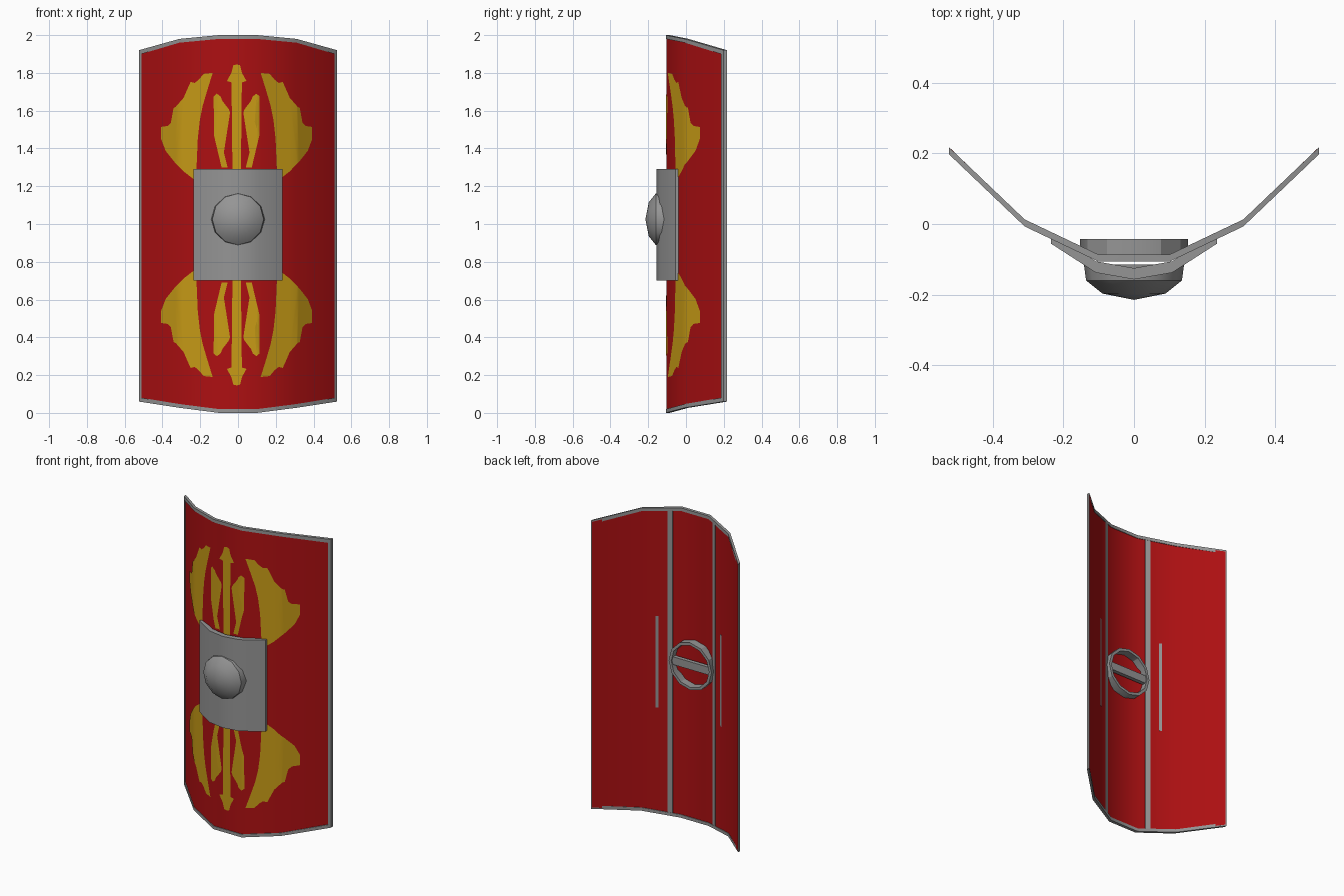
import bpy, bmesh, math

if "Cube" in bpy.data.objects:
    bpy.data.objects.remove(bpy.data.objects["Cube"])


def material(name, rgb):
    m = bpy.data.materials.new(name)
    m.diffuse_color = (*rgb, 1)
    m.use_nodes = True
    m.node_tree.nodes["Principled BSDF"].inputs["Base Color"].default_value = m.diffuse_color
    return m


RED = material("deep red", (0.42, 0.005, 0.006))
GOLD = material("gold paint", (0.58, 0.33, 0.008))
GREY = material("grey metal", (0.3, 0.3, 0.3))

# Bent plan of the shield: x, y, top z, bottom z
COLS = [(-.525, .208, 1.92, .06), (-.31, .003, 1.98, .027), (-.1, -.097, 2.0, 0),
        (.1, -.097, 2.0, 0), (.31, .003, 1.98, .027), (.525, .208, 1.92, .06)]


def sample(x, k):
    """Interpolate column k of the plan at x."""
    for a, b in zip(COLS, COLS[1:]):
        if x <= b[0] + 1e-6:
            return a[k] + (x - a[0]) / (b[0] - a[0]) * (b[k] - a[k])
    return COLS[-1][k]


def finish(bm, name, mat, smooth=True, recalc=True):
    if recalc:
        bmesh.ops.recalc_face_normals(bm, faces=bm.faces)
    me = bpy.data.meshes.new(name)
    bm.to_mesh(me)
    bm.free()
    ob = bpy.data.objects.new(name, me)
    bpy.context.collection.objects.link(ob)
    me.materials.append(mat)
    if smooth:
        bpy.ops.object.select_all(action='DESELECT')
        ob.select_set(True)
        bpy.context.view_layer.objects.active = ob
        bpy.ops.object.shade_smooth_by_angle(angle=math.radians(30))
    return ob


def slab(name, mat, rows, smooth=True):
    """Bent slab; each row is x, front y, back y, bottom z, top z."""
    bm = bmesh.new()
    secs = [[bm.verts.new(p) for p in ((x, f, b), (x, k, b), (x, k, t), (x, f, t))]
            for x, f, k, b, t in rows]
    bridge(bm, secs)
    bm.faces.new(secs[0])
    bm.faces.new(secs[-1])
    return finish(bm, name, mat, smooth)


def bridge(bm, loops, closed=False):
    pairs = list(zip(loops, loops[1:])) + ([(loops[-1], loops[0])] if closed else [])
    for a, b in pairs:
        for i in range(len(a)):
            j = (i + 1) % len(a)
            bm.faces.new((a[i], a[j], b[j], b[i]))


def lathe(name, mat, prof, z, closed, n=12):
    """Spin (radius, y) points about the y direction."""
    bm = bmesh.new()
    rings = [[bm.verts.new((r * math.cos(i * math.tau / n), y, z + r * math.sin(i * math.tau / n)))
              for i in range(n)] for r, y in prof]
    bridge(bm, rings, closed)
    if not closed:
        bm.faces.new(rings[0])
        bmesh.ops.remove_doubles(bm, verts=bm.verts, dist=1e-5)
    return finish(bm, name, mat)


# Red board
slab("shield_board", RED, [(x, y - .006, y + .006, b + .008, t - .008) for x, y, t, b in
                           [(x * (.99 if abs(x) > .5 else 1), y, t, b) for x, y, t, b in COLS]])

# Metal rim around the whole edge
outer = [(x, b) for x, y, t, b in COLS] + [(x, t) for x, y, t, b in reversed(COLS)]
inner = [(math.copysign(min(abs(x), .512), x), z + (.02 if z < 1 else -.02)) for x, z in outer]
bm = bmesh.new()
loops = [[bm.verts.new((x, sample(x, 1) + d, z)) for x, z in pts]
         for pts, d in ((outer, -.01), (outer, .01), (inner, .01), (inner, -.01))]
bridge(bm, loops, closed=True)
finish(bm, "rim", GREY)

# Painted emblem: one quarter, mirrored left/right and top/bottom
WING = [(.127, 1.80), (.175, 1.795), (.2, 1.765), (.222, 1.747), (.244, 1.752), (.265, 1.705),
        (.281, 1.668), (.323, 1.62), (.334, 1.615), (.334, 1.572), (.345, 1.54), (.365, 1.519),
        (.4, 1.514), (.4, 1.45), (.376, 1.387), (.33, 1.329), (.278, 1.276), (.222, 1.233),
        (.215, 1.24), (.213, 1.35), (.206, 1.45), (.195, 1.55), (.18, 1.625), (.155, 1.71)]
BOLT = [(.085, 1.675), (.105, 1.69), (.122, 1.675), (.117, 1.65), (.095, 1.642), (.075, 1.6),
        (.12, 1.468), (.08, 1.3), (.048, 1.3), (.09, 1.465), (.06, 1.585), (.035, 1.59), (.042, 1.608),
        (.06, 1.612)]
SHAFT = [(0, 1.845), (.018, 1.84), (.028, 1.8), (.052, 1.757), (.022, 1.748), (.022, 1.25), (0, 1.25)]


def paint(name, shape, mid=-.007):
    bm = bmesh.new()
    for sx in (-1, 1):
        for top in (True, False):
            vs = [bm.verts.new((mid + sx * x, 0, z if top else 1.99 - z)) for x, z in shape]
            bm.faces.new(vs)
    bmesh.ops.triangulate(bm, faces=bm.faces)
    for x in (-.31, -.1, .1, .31):
        bmesh.ops.bisect_plane(bm, geom=bm.verts[:] + bm.edges[:] + bm.faces[:],
                               plane_co=(x, 0, 0), plane_no=(1, 0, 0))
    bm.normal_update()
    bmesh.ops.reverse_faces(bm, faces=[f for f in bm.faces if f.normal.y > 0])
    for v in bm.verts:
        v.co.y = sample(v.co.x, 1) - .009
    finish(bm, name, GOLD, recalc=False)


paint("painted_wings", WING)
paint("painted_bolts", BOLT)
paint("painted_arrows", SHAFT)

# Curved centre plate and domed boss
slab("centre_plate", GREY, [(x, y, y + .032, .7, 1.29) for x, y in
     ((-.235, -.056), (-.108, -.138), (0, -.157), (.108, -.138), (.235, -.056))])
lathe("boss", GREY, [(.142, -.115), (.136, -.16), (.09, -.197), (0, -.215)], 1.025, False)

# Back: grip ring, grip bar and two vertical battens
lathe("grip_ring", GREY, [(.153, -.095), (.153, -.042), (.135, -.042), (.135, -.095)], 1.02, True)
slab("grip_bar", GREY, [(x, -.075, -.05, .995, 1.045) for x in (-.14, .14)], False)
for side, name in ((-1, "batten_left"), (1, "batten_right")):
    slab(name, GREY, [(x, sample(x, 1), sample(x, 1) + .009, sample(x, 3) + .015, sample(x, 2) - .015)
                      for x in (side * .143, side * .17)], False)
